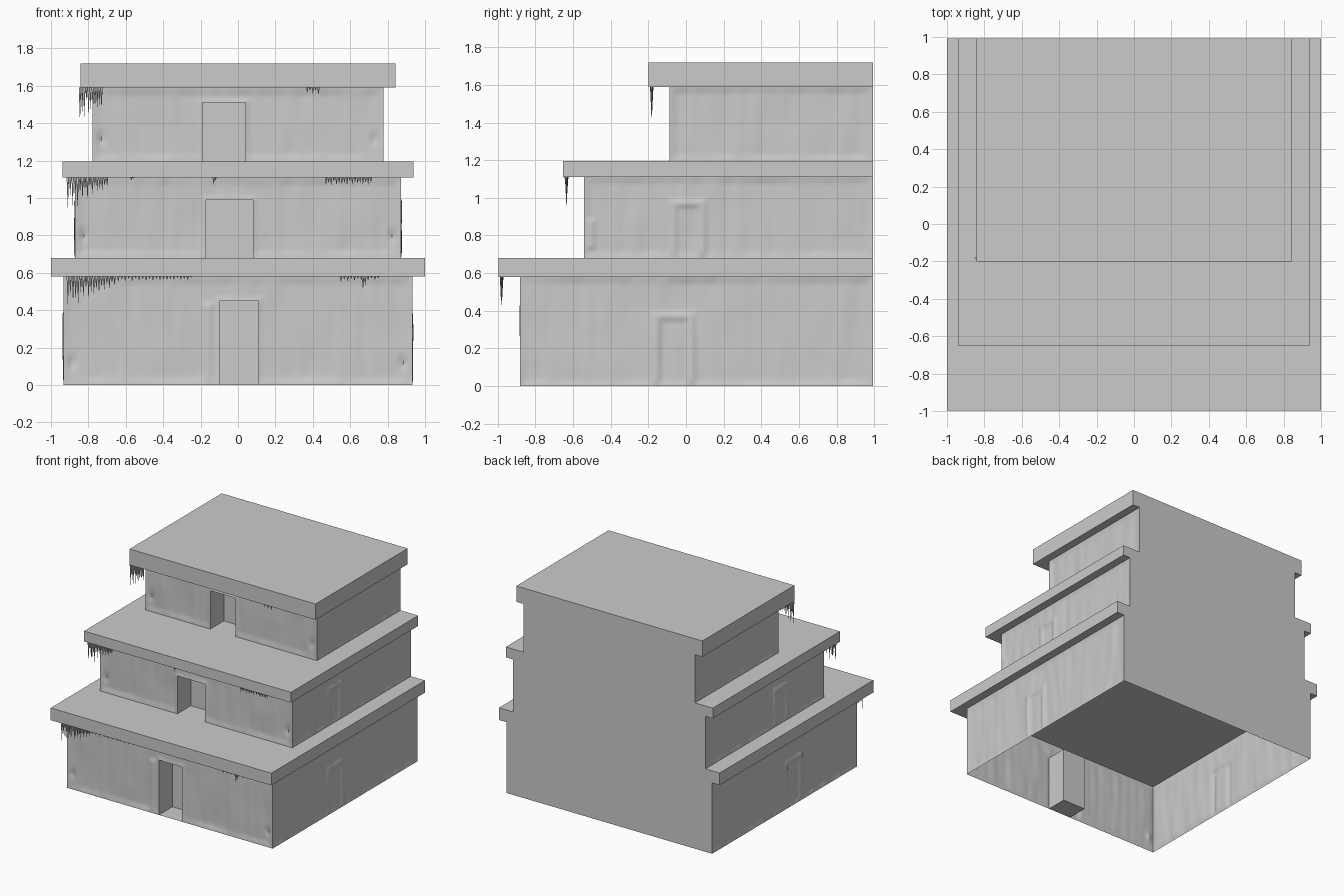
import bpy, bmesh, math, random
from mathutils import Vector, noise

if "Cube" in bpy.data.objects:
    bpy.data.objects.remove(bpy.data.objects["Cube"])

random.seed(4)
Z = Vector((0, 0, 1))
BACK = 0.993

# per storey: wall half width, wall front y, z0, z1; slab x0, x1, front y, top z;
# doorway x0, x1, top; side niche y0, y1, top
STOREYS = [
    dict(name="lower", wall=(0.932, -0.882, 0.0, 0.58), slab=(-1.0, 1.0, -0.997, 0.68),
         door=(-0.10, 0.11, 0.45), niche=(-0.19, 0.06, 0.405)),
    dict(name="middle", wall=(0.872, -0.542, 0.68, 1.11), slab=(-0.938, 0.938, -0.653, 1.195),
         door=(-0.17, 0.08, 0.99), niche=(-0.10, 0.12, 1.005)),
    dict(name="upper", wall=(0.777, -0.087, 1.195, 1.59), slab=(-0.843, 0.843, -0.20, 1.72),
         door=(-0.19, 0.04, 1.51), niche=None),
]

# icicle clusters: storey, x0, x1, count, length at x0, length at x1
ICICLES = [
    (0, -0.91, -0.66, 19, 0.18, 0.05), (0, -0.64, -0.25, 22, 0.03, 0.02),
    (0, 0.55, 0.75, 12, 0.03, 0.02), (0, 0.668, 0.68, 2, 0.09, 0.07),
    (1, -0.91, -0.70, 17, 0.20, 0.05), (1, -0.57, -0.56, 2, 0.02, 0.015),
    (1, -0.13, -0.12, 2, 0.04, 0.03), (1, 0.47, 0.71, 18, 0.045, 0.04),
    (2, -0.845, -0.73, 11, 0.19, 0.12), (2, 0.37, 0.43, 5, 0.03, 0.04),
]


def make_object(name, bm, angle=None):
    mesh = bpy.data.meshes.new(name)
    bm.to_mesh(mesh)
    bm.free()
    ob = bpy.data.objects.new(name, mesh)
    bpy.context.collection.objects.link(ob)
    if angle:
        bpy.context.view_layer.objects.active = ob
        ob.select_set(True)
        bpy.ops.object.shade_smooth_by_angle(angle=angle)
        ob.select_set(False)
    return ob


def steps(stops, size):
    """Evenly subdivide between successive stops."""
    out = [stops[0]]
    for a, b in zip(stops, stops[1:]):
        n = max(1, round((b - a) / size))
        out += [a + (b - a) * i / n for i in range(1, n + 1)]
    return out


def ramp(x, width):
    t = max(0.0, min(1.0, x / width))
    return t * t * (3 - 2 * t)


def frame_relief(u, z, niche):
    """Raised moulding around a blind niche, kept within the wall outline."""
    u0, u1, top = niche
    inside = min(u - u0, u1 - u, top - z)
    return 0.009 * ramp(inside, 0.03) * (1 - ramp(inside - 0.04, 0.025))


def weathering(p, u, z):
    """Shallow plaster wear: vertical streaks and soft lumps, cut inward."""
    streak = noise.noise(Vector((u * 16, p.x + p.y, z * 2.5)))
    lumps = noise.noise(p * 5 + Vector((3, 7, 1)))
    return -0.006 + 0.004 * streak + 0.004 * lumps


def chip(u, z, cu, cz):
    """Small broken patch."""
    return -0.012 * math.exp(-((u - cu) / 0.02) ** 2 - ((z - cz) / 0.035) ** 2)


def sheet(bm, us, vs, place, normal, relief=None, hole=None):
    """Grid wall; place(u) gives its floor point, relief(u, z, p) the offset."""
    rows = []
    for v in vs:
        row = []
        for u in us:
            p = place(u) + Z * v
            if relief:
                p += normal * relief(u, v, p)
            row.append(bm.verts.new(p))
        rows.append(row)
    for j in range(len(vs) - 1):
        for i in range(len(us) - 1):
            um, vm = (us[i] + us[i + 1]) / 2, (vs[j] + vs[j + 1]) / 2
            if hole and hole[0] < um < hole[1] and vm < hole[2]:
                continue
            bm.faces.new((rows[j][i], rows[j][i + 1], rows[j + 1][i + 1], rows[j + 1][i]))


def build_walls(s):
    w, fy, z0, z1 = s["wall"]
    d0, d1, dt = s["door"]
    bm = bmesh.new()
    vs = steps([z0, dt, z1], 0.014)

    def front_relief(u, z, p):
        edge = min(u + w, w - u, z - z0, z1 - z)
        outside = max(d0 - u, u - d1, z - dt)
        amount = weathering(p, u, z)
        for side in (-1, 1):
            amount += chip(u, z, side * (w - 0.045), z0 + 0.12)
        if s["name"] == "lower":          # worn post beside the doorway
            amount += frame_relief(u, z, (-0.20, -0.12, 0.45))
        return amount * ramp(edge, 0.05) * ramp(outside, 0.03)

    def side_relief(u, z, p):
        y = p.y
        edge = min(y - fy, BACK - y, z - z0, z1 - z)
        amount = weathering(p, u, z)
        if s["niche"]:
            amount += frame_relief(y, z, s["niche"])
        if s["name"] == "middle" and p.x > 0:   # lump near the front corner
            amount += frame_relief(y, z, (-0.545, -0.47, 0.9)) * ramp(z - 0.72, 0.02)
        return amount * ramp(edge, 0.04)

    sheet(bm, steps([-w, d0, d1, w], 0.016), vs, lambda u: Vector((u, fy, 0)),
          Vector((0, -1, 0)), front_relief, (d0, d1, dt))
    sheet(bm, steps([fy, BACK], 0.014), vs, lambda u: Vector((w, u, 0)),
          Vector((1, 0, 0)), side_relief)
    sheet(bm, steps([-BACK, -fy], 0.014), vs, lambda u: Vector((-w, -u, 0)),
          Vector((-1, 0, 0)), side_relief)
    sheet(bm, [-w, w], [z0, z1], lambda u: Vector((-u, BACK, 0)), Vector((0, 1, 0)))
    bmesh.ops.remove_doubles(bm, verts=bm.verts, dist=0.0005)
    make_object(s["name"] + "_walls", bm, 0.7)


def box(bm, x0, x1, y0, y1, z0, z1):
    bmesh.ops.create_cube(bm, size=1)
    for v in bm.verts:
        v.co = Vector((x0 if v.co.x < 0 else x1, y0 if v.co.y < 0 else y1,
                       z0 if v.co.z < 0 else z1))


def build_doorway(s):
    """Open-fronted alcove behind the door hole."""
    x0, x1, top = s["door"]
    fy, z0 = s["wall"][1], s["wall"][2]
    bm = bmesh.new()
    box(bm, x0, x1, fy, fy + 0.175, z0, top)
    drop = [f for f in bm.faces if f.normal.y < -0.5]
    if z0 > 0:                            # upper doorways use the slab as floor
        drop += [f for f in bm.faces if f.normal.z < -0.5]
    bmesh.ops.delete(bm, geom=drop, context='FACES')
    bmesh.ops.reverse_faces(bm, faces=bm.faces)
    make_object(s["name"] + "_doorway", bm)


def build_slab(s):
    x0, x1, fy, top = s["slab"]
    bm = bmesh.new()
    box(bm, x0, x1, fy, BACK, s["wall"][3], top)
    make_object(s["name"] + "_roof_slab", bm)


def build_icicles(index, s):
    bm = bmesh.new()
    y, z = s["slab"][2] + 0.018, s["wall"][3]
    for storey, x0, x1, count, l0, l1 in ICICLES:
        if storey != index:
            continue
        for i in range(count):
            t = i / max(1, count - 1)
            length = (l0 + (l1 - l0) * t) * (random.uniform(0.8, 1) if i % 2 == 0
                                             else random.uniform(0.4, 0.8))
            cone = bmesh.ops.create_cone(bm, segments=6, radius1=0.0005, radius2=0.0075,
                                         depth=length, cap_ends=True)
            offset = Vector((x0 + (x1 - x0) * t, y + random.uniform(-0.003, 0.003),
                             z - length / 2 + 0.002))
            bmesh.ops.translate(bm, verts=cone["verts"], vec=offset)
    make_object(s["name"] + "_icicles", bm, 1.1)


for index, storey in enumerate(STOREYS):
    build_walls(storey)
    build_doorway(storey)
    build_slab(storey)
    build_icicles(index, storey)
